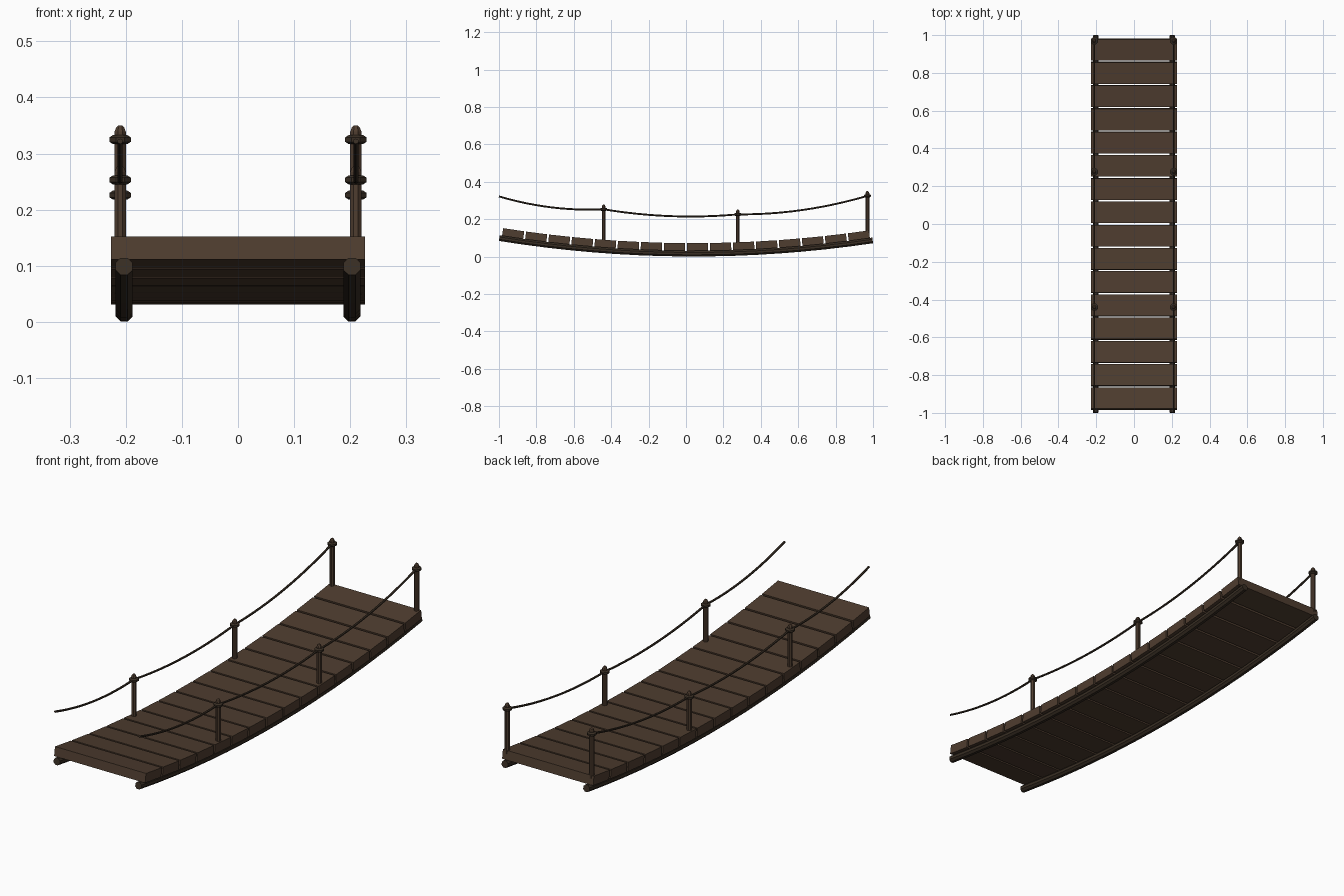
import bpy, math
from mathutils import Vector

if "Cube" in bpy.data.objects:
    bpy.data.objects.remove(bpy.data.objects["Cube"])

def mat(name, col):
    m = bpy.data.materials.new(name)
    m.diffuse_color = (*col, 1)
    m.use_nodes = True
    m.node_tree.nodes["Principled BSDF"].inputs["Base Color"].default_value = m.diffuse_color
    return m

WOOD = mat("plank brown", (0.078, 0.047, 0.029))
ROPE = mat("dark rope", (0.040, 0.027, 0.017))

def deck(y):   # underside of the sagging bridge
    return 0.077 * (y - 0.04) ** 2

def slope(y):
    return math.atan(0.154 * (y - 0.04))

def mesh_obj(name, verts, faces, m):
    me = bpy.data.meshes.new(name)
    me.from_pydata(verts, [], faces)
    me.materials.append(m)
    ob = bpy.data.objects.new(name, me)
    bpy.context.collection.objects.link(ob)
    return ob

def tube(name, path, r, n, m):
    # tube along a path in the yz plane, capped
    verts, faces = [], []
    for i, p in enumerate(path):
        d = (path[min(i + 1, len(path) - 1)] - path[max(i - 1, 0)]).normalized()
        up = Vector((1, 0, 0)).cross(d)
        for k in range(n):
            a = 2 * math.pi * (k + 0.5) / n
            verts.append(p + Vector((1, 0, 0)) * r * math.cos(a) + up * r * math.sin(a))
    for i in range(len(path) - 1):
        for k in range(n):
            a, b = i * n + k, i * n + (k + 1) % n
            faces.append((a, b, b + n, a + n))
    faces.append(tuple(reversed(range(n))))
    faces.append(tuple(range(len(verts) - n, len(verts))))
    return mesh_obj(name, verts, faces, m)

def lathe(name, x, y, prof, n, m):
    verts, faces = [], []
    for r, z in prof:
        for k in range(n):
            a = 2 * math.pi * (k + 0.5) / n
            verts.append((x + r * math.cos(a), y + r * math.sin(a), z))
    for i in range(len(prof) - 1):
        for k in range(n):
            a, b = i * n + k, i * n + (k + 1) % n
            faces.append((a, b, b + n, a + n))
    faces.append(tuple(reversed(range(n))))
    faces.append(tuple(range(len(verts) - n, len(verts))))
    return mesh_obj(name, verts, faces, m)

# planks following the sag
PITCH = 0.1232
for i in range(16):
    y = (i - 7.5) * PITCH
    bpy.ops.mesh.primitive_cube_add(size=1, location=(0, y, deck(y) + 0.052))
    o = bpy.context.object
    o.name = "plank_%02d" % (i + 1)
    o.scale = (0.453, 0.114, 0.041)
    o.rotation_euler = (slope(y), 0, 0)
    o.data.materials.append(WOOD)

# posts: y position, height of the rope tie
POSTS = [(-0.44, 0.253), (0.277, 0.226), (0.97, 0.325)]

# hand rope spans: start, end, sag below the chord
SPANS = [((-1.0, 0.322), POSTS[0], 0.024),
         (POSTS[0], POSTS[1], 0.023),
         (POSTS[1], POSTS[2], 0.026)]

for side, s in (("left", -1), ("right", 1)):
    # bearing rope under the deck
    path = [Vector((s * 0.203, y, deck(y) + 0.016))
            for y in [-0.998 + 1.996 * i / 16 for i in range(17)]]
    tube(side + "_bearing_rope", path, 0.0165, 8, ROPE)
    # posts with pointed tops and rope ties
    for j, (y, z) in enumerate(POSTS):
        tag = "%s_post_%d" % (side, j + 1)
        lathe(tag, s * 0.21, y, [(0.0108, deck(y) + 0.03), (0.0108, z + 0.014),
                                 (0.0075, z + 0.022), (0.004, z + 0.025)], 8, WOOD)
        lathe(tag + "_tie", s * 0.21, y, [(0.014, z - 0.008), (0.0205, z - 0.004),
                                          (0.0205, z + 0.004), (0.014, z + 0.008)], 8, ROPE)
    # hand rope
    path = []
    for (y0, z0), (y1, z1), sag in SPANS:
        for i in range(12):
            t = i / 12
            path.append(Vector((s * 0.21, y0 + (y1 - y0) * t,
                                z0 + (z1 - z0) * t - 4 * sag * t * (1 - t))))
    path.append(Vector((s * 0.21, 0.97, 0.325)))
    tube(side + "_hand_rope", path, 0.005, 6, ROPE)
